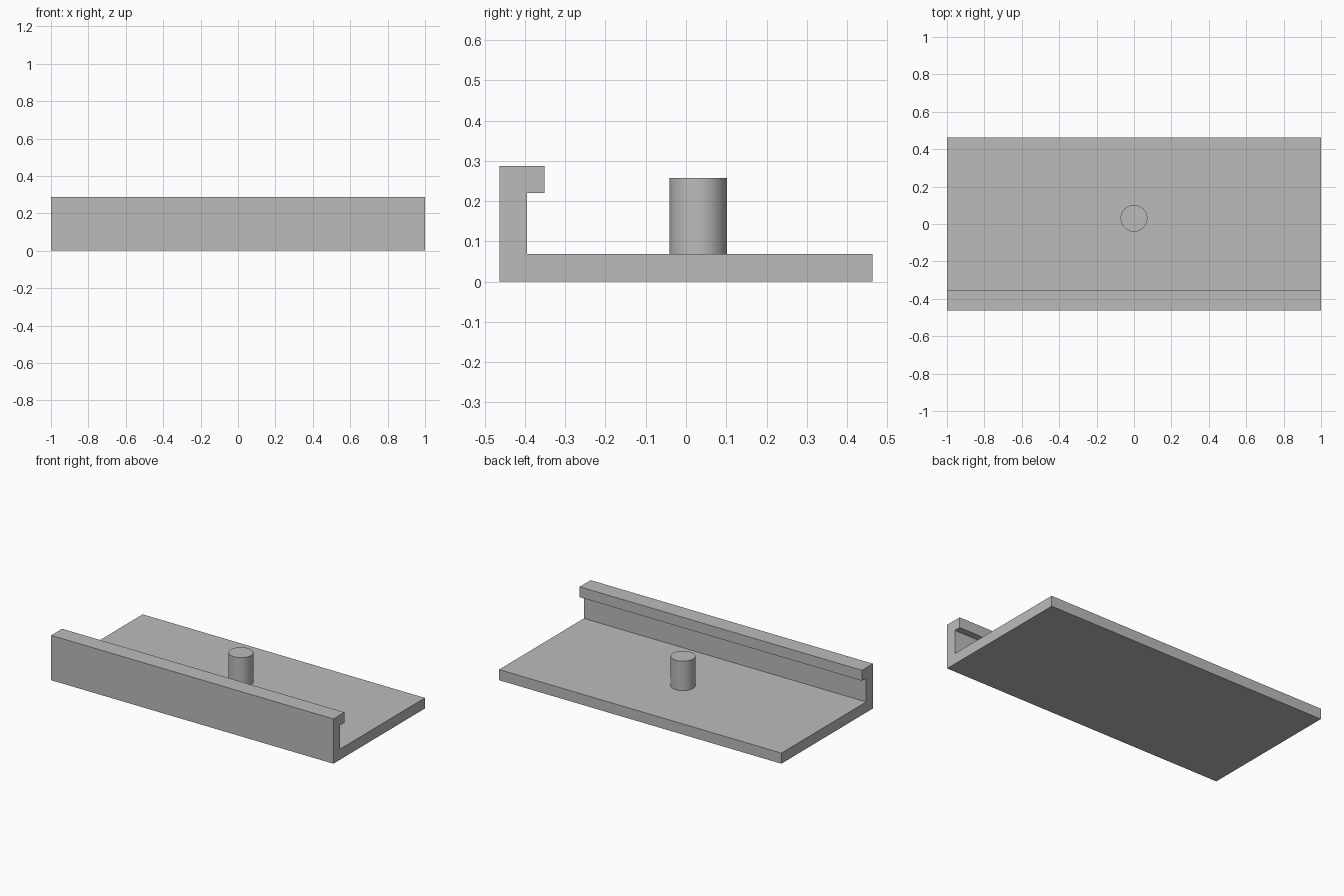
import bpy, bmesh, math

cube = bpy.data.objects.get("Cube")
if cube:
    bpy.data.objects.remove(cube, do_unlink=True)

grey = bpy.data.materials.new("plain_grey")
grey.use_nodes = True
grey.diffuse_color = (0.5, 0.5, 0.5, 1)
grey.node_tree.nodes["Principled BSDF"].inputs["Base Color"].default_value = (0.5, 0.5, 0.5, 1)

PIN_Y, PIN_R, HEAD_R, HEAD_H, PIN_TOP = 0.03, 0.0715, 0.143, 0.034, 0.257
SIDES = 64


def finish(name, bm):
    bmesh.ops.recalc_face_normals(bm, faces=bm.faces)
    mesh = bpy.data.meshes.new(name)
    bm.to_mesh(mesh)
    bm.free()
    mesh.materials.append(grey)
    obj = bpy.data.objects.new(name, mesh)
    bpy.context.collection.objects.link(obj)
    return obj


def extrude_profile(name, points, half_length):
    """Extrude a closed (y, z) profile along x."""
    bm = bmesh.new()
    face = bm.faces.new([bm.verts.new((-half_length, y, z)) for y, z in points])
    moved = bmesh.ops.extrude_face_region(bm, geom=[face])["geom"]
    bmesh.ops.translate(bm, vec=(2 * half_length, 0, 0),
                        verts=[v for v in moved if isinstance(v, bmesh.types.BMVert)])
    return finish(name, bm)


def lathe(name, points):
    """Build a stepped round solid from (radius, z) points, capped at both ends."""
    bm = bmesh.new()
    rings = []
    for r, z in points:
        rings.append([bm.verts.new((r * math.cos(a), PIN_Y + r * math.sin(a), z))
                      for a in (2 * math.pi * i / SIDES for i in range(SIDES))])
    for low, high in zip(rings, rings[1:]):
        for i in range(SIDES):
            j = (i + 1) % SIDES
            bm.faces.new((low[i], low[j], high[j], high[i]))
    bm.faces.new(rings[0][::-1])
    bm.faces.new(rings[-1])
    return finish(name, bm)


# Base plate with front wall and overhanging lip
channel = extrude_profile("hooked_base", [
    (-0.463, 0), (0.463, 0), (0.463, 0.068), (-0.395, 0.068),
    (-0.395, 0.22), (-0.352, 0.22), (-0.352, 0.287), (-0.463, 0.287)], 1.0)

# Pocket for the pin head under the plate
cutter = lathe("pin_pocket_cutter", [(HEAD_R, -0.02), (HEAD_R, HEAD_H)])
cutter.hide_render = True
cutter.hide_set(True)
cut = channel.modifiers.new("pin_pocket", "BOOLEAN")
cut.operation = "DIFFERENCE"
cut.solver = "EXACT"
cut.object = cutter

# Upright pin with a wide head flush with the underside
pin = lathe("headed_pin", [(HEAD_R, 0), (HEAD_R, HEAD_H), (PIN_R, HEAD_H), (PIN_R, PIN_TOP)])
bpy.ops.object.select_all(action="DESELECT")
pin.select_set(True)
bpy.context.view_layer.objects.active = pin
bpy.ops.object.shade_smooth_by_angle(angle=math.radians(30))
